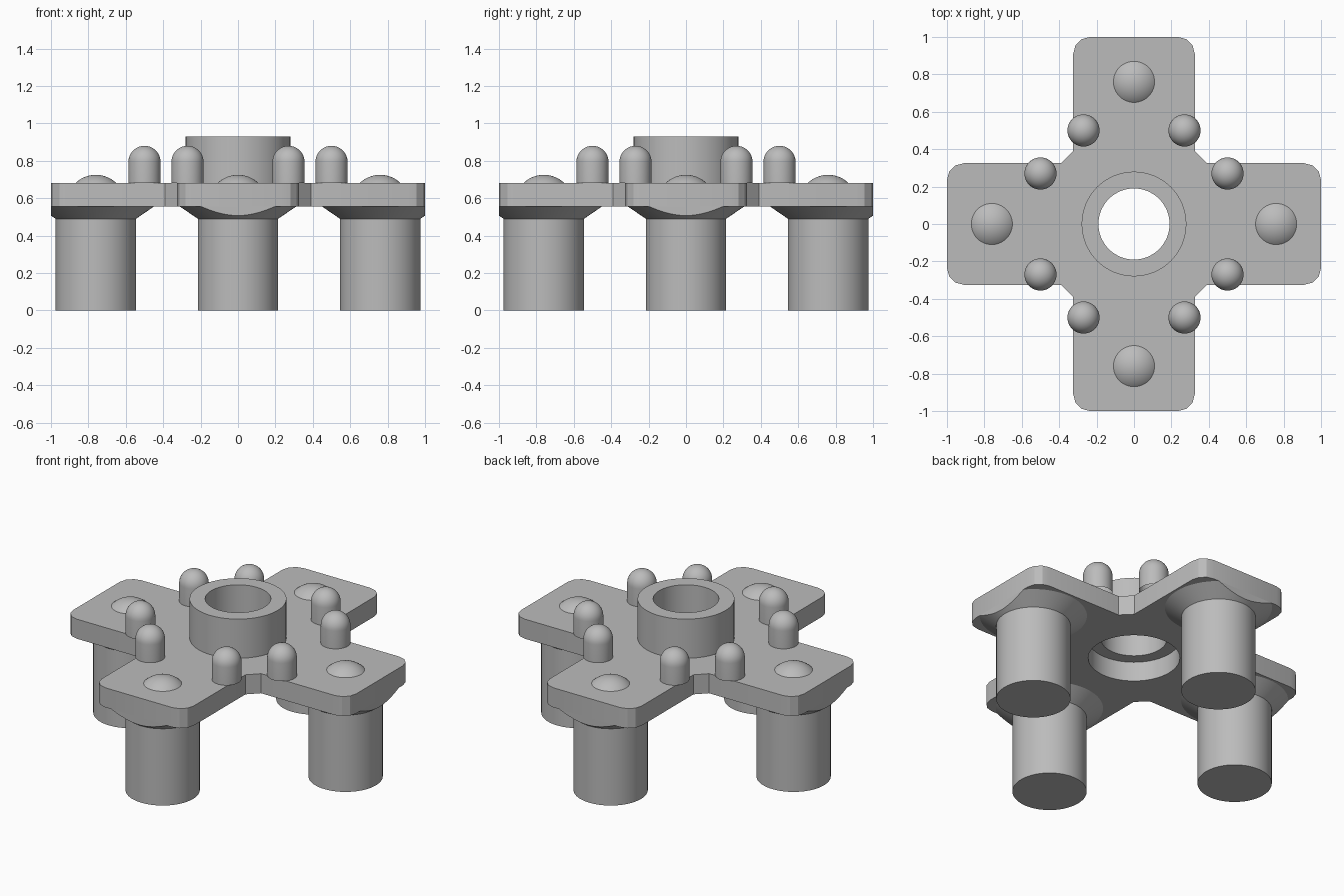
import bpy, bmesh
from math import cos, sin, pi, radians, sqrt
from mathutils import Matrix, Vector

cube = bpy.data.objects.get("Cube")
if cube:
    bpy.data.objects.remove(cube, do_unlink=True)

GREY = (0.5, 0.5, 0.5, 1)
mat = bpy.data.materials.new("plain grey")
mat.use_nodes = True
mat.diffuse_color = GREY
mat.node_tree.nodes["Principled BSDF"].inputs["Base Color"].default_value = GREY

PLATE_LOW, PLATE_TOP = 0.555, 0.68
ARM_HALF, CORNER, NOTCH = 0.325, 0.09, 0.39
LEG_AT = 0.76


def finish(bm, name, smooth=30):
    bmesh.ops.recalc_face_normals(bm, faces=bm.faces)
    mesh = bpy.data.meshes.new(name)
    bm.to_mesh(mesh)
    bm.free()
    mesh.materials.append(mat)
    obj = bpy.data.objects.new(name, mesh)
    bpy.context.collection.objects.link(obj)
    bpy.ops.object.select_all(action='DESELECT')
    obj.select_set(True)
    bpy.context.view_layer.objects.active = obj
    bpy.ops.object.shade_smooth_by_angle(angle=radians(smooth))
    return obj


def lathe(profile, steps=64):
    """Spin (radius, height) points around the z axis."""
    bm = bmesh.new()
    verts = [bm.verts.new((r, 0, z)) for r, z in profile]
    edges = [bm.edges.new(pair) for pair in zip(verts, verts[1:])]
    bmesh.ops.spin(bm, geom=verts + edges, axis=(0, 0, 1), cent=(0, 0, 0),
                   angle=2 * pi, steps=steps, use_duplicate=False)
    bmesh.ops.remove_doubles(bm, verts=bm.verts, dist=0.0005)
    return bm


def dome(radius, height, base, steps=10):
    """Profile of a spherical cap, from its rim to its tip."""
    ball = (radius ** 2 + height ** 2) / (2 * height)
    low = height - ball
    pts = []
    for i in range(steps + 1):
        r = radius * cos(pi / 2 * i / steps)
        pts.append((r, base + sqrt(max(ball ** 2 - r ** 2, 0)) + low))
    pts[-1] = (0, base + height)
    return pts


# Cross-shaped plate with a round opening
bm = bmesh.new()
arm = [(NOTCH, -ARM_HALF)]
for side in (-1, 1):
    for i in range(4):
        a = pi / 6 * i + (-pi / 2 if side < 0 else 0)
        arm.append((1 - CORNER + CORNER * cos(a),
                    side * (ARM_HALF - CORNER) + CORNER * sin(a)))
arm.append((NOTCH, ARM_HALF))
outline = [Matrix.Rotation(pi / 2 * q, 3, 'Z') @ Vector((x, y, PLATE_LOW))
           for q in range(4) for x, y in arm]
opening = [Vector((0.265 * cos(2 * pi * i / 64), 0.265 * sin(2 * pi * i / 64), PLATE_LOW))
           for i in range(64)]
for loop in (outline, opening):
    vs = [bm.verts.new(p) for p in loop]
    for a, b in zip(vs, vs[1:] + vs[:1]):
        bm.edges.new((a, b))
bmesh.ops.triangle_fill(bm, edges=bm.edges, use_beauty=True, normal=(0, 0, 1))
top = bmesh.ops.extrude_face_region(bm, geom=bm.faces[:], use_keep_orig=True)
bmesh.ops.translate(bm, vec=(0, 0, PLATE_TOP - PLATE_LOW),
                    verts=[g for g in top["geom"] if isinstance(g, bmesh.types.BMVert)])
finish(bm, "cross_plate", 25)

# Raised collar around the opening
finish(lathe([(0.19, PLATE_TOP), (0.28, PLATE_TOP), (0.28, 0.93),
              (0.19, 0.93), (0.19, PLATE_TOP)]), "centre_collar")

# One leg, flared foot and button on every arm
for q, name in enumerate(("left", "back", "right", "front")):
    turn = Matrix.Rotation(pi / 2 * q, 4, 'Z') @ Matrix.Translation((LEG_AT, 0, 0))
    bm = lathe([(0, 0), (0.215, 0), (0.215, 0.49), (0.31, PLATE_LOW), (0, PLATE_LOW)])
    # trim the flare flush with the end of the arm
    cut = bmesh.ops.bisect_plane(bm, geom=bm.verts[:] + bm.edges[:] + bm.faces[:],
                                 plane_co=(1 - LEG_AT, 0, 0), plane_no=(1, 0, 0),
                                 clear_outer=True)
    rim = [g for g in cut["geom_cut"] if isinstance(g, bmesh.types.BMEdge)]
    bmesh.ops.contextual_create(bm, geom=rim)
    bm.transform(turn)
    finish(bm, name + "_leg")

    bm = lathe(dome(0.11, 0.045, PLATE_TOP), 48)
    bm.transform(turn)
    finish(bm, name + "_button")

# Round-headed pegs beside the inner corners
for sx in (-1, 1):
    for sy in (-1, 1):
        for x, y in ((0.27, 0.5), (0.5, 0.27)):
            bm = lathe([(0.086, PLATE_TOP)] + dome(0.086, 0.086, 0.794), 40)
            bm.transform(Matrix.Translation((sx * x, sy * y, 0)))
            finish(bm, "peg_%s_%s_%s" % ("left" if sx > 0 else "right",
                                         "back" if sy > 0 else "front",
                                         "inner" if x < y else "outer"))
